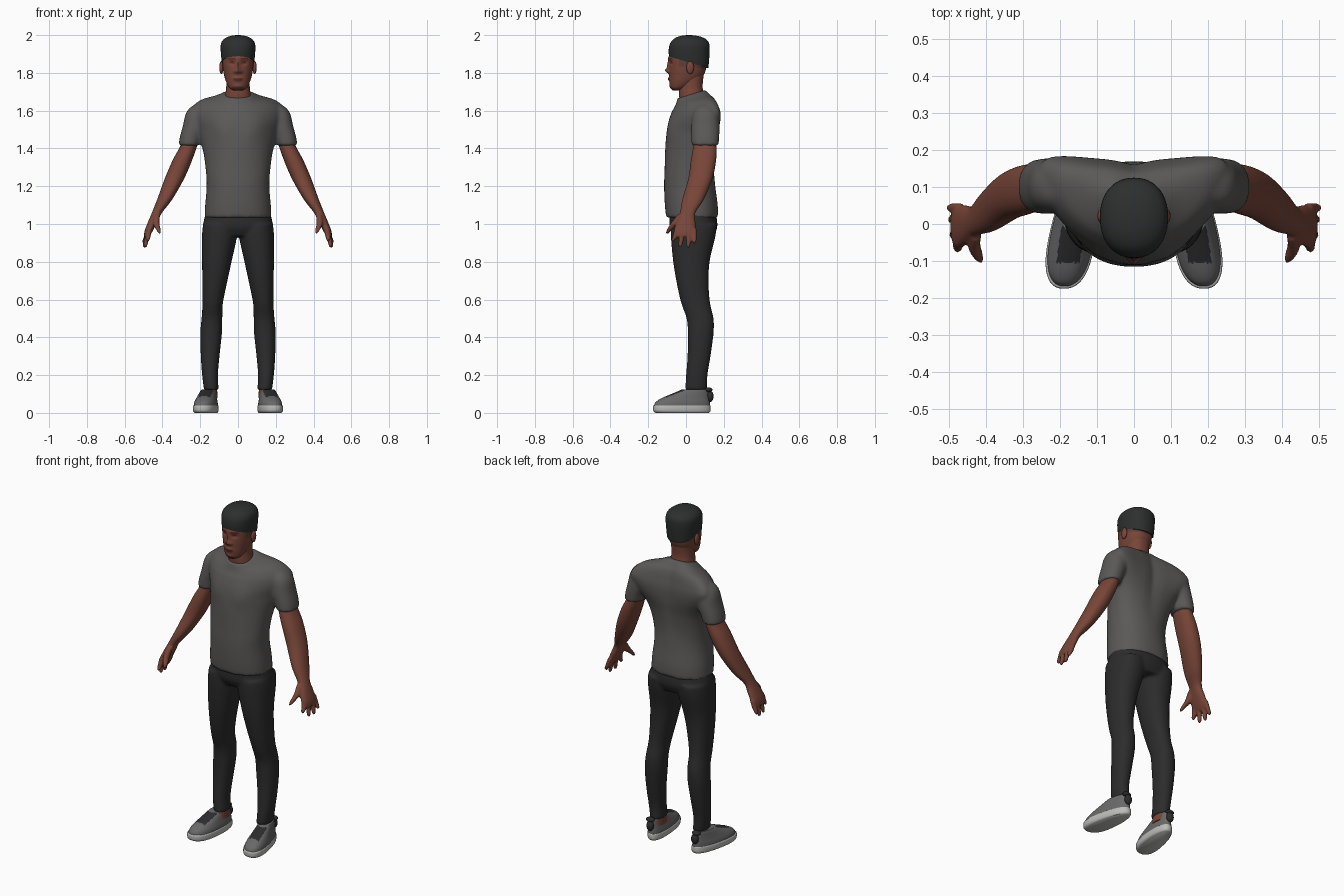
import bpy, bmesh, math
from math import exp, cos, sin, pi


def material(name, r, g, b):
    m = bpy.data.materials.new(name)
    m.diffuse_color = (r, g, b, 1)
    return m


SKIN = material("skin", 0.19, 0.06, 0.04)
FADE = material("short hair fade", 0.12, 0.05, 0.04)
FACIAL = material("brows and lips", 0.10, 0.028, 0.02)
HAIR = material("hair", 0.026, 0.028, 0.028)
SHIRT = material("shirt grey", 0.105, 0.10, 0.098)
PANTS = material("trouser black", 0.025, 0.025, 0.025)
SHOE = material("shoe grey", 0.14, 0.14, 0.14)
SOLE = material("sole light grey", 0.50, 0.50, 0.48)
BLACK = material("lace black", 0.025, 0.025, 0.027)


def resample(rows, steps):
    """Catmull-Rom interpolation through the stations."""
    out = []
    for i in range(len(rows) - 1):
        p = [rows[max(0, min(len(rows) - 1, i + k))] for k in (-1, 0, 1, 2)]
        for j in range(steps):
            t = j / steps
            out.append([0.5 * (2 * b + (c - a) * t + (2 * a - 5 * b + 4 * c - d) * t * t
                               + (3 * b - a - 3 * c + d) * t ** 3) for a, b, c, d in zip(*p)])
    return out + [list(rows[-1])]


def loft(bm, rows, side=1, steps=5, seg=32, power=2.2, warp=None):
    """Stack rounded rings; each station is (z, x min, x max, y min, y max)."""
    rings = []
    for z, x0, x1, y0, y1 in resample(rows, steps):
        ring = []
        for k in range(seg):
            a = 2 * pi * k / seg
            c, s = cos(a), sin(a)
            x = (x0 + x1) / 2 + (x1 - x0) / 2 * math.copysign(abs(c) ** (2 / power), c)
            y = (y0 + y1) / 2 + (y1 - y0) / 2 * math.copysign(abs(s) ** (2 / power), s)
            p = warp(x, y, z) if warp else (x, y, z)
            ring.append(bm.verts.new((p[0] * side, p[1], p[2])))
        rings.append(ring)
    for r, q in zip(rings, rings[1:]):
        for k in range(seg):
            n = (k + 1) % seg
            bm.faces.new((r[k], r[n], q[n], q[k]))
    bm.faces.new(rings[0])
    bm.faces.new(rings[-1])


def finish(name, bm, mats, rule=None, blend=0, angle=50):
    bmesh.ops.recalc_face_normals(bm, faces=bm.faces)
    if rule:
        for f in bm.faces:
            f.material_index = rule(f.calc_center_median(), f.normal)
    me = bpy.data.meshes.new(name)
    bm.to_mesh(me)
    bm.free()
    ob = bpy.data.objects.new(name, me)
    bpy.context.collection.objects.link(ob)
    for m in mats:
        me.materials.append(m)
    if blend:  # fuse overlapping volumes into one cloth-like skin
        r = ob.modifiers.new("fuse", 'REMESH')
        r.mode, r.voxel_size, r.use_smooth_shade = 'VOXEL', blend, True
        s = ob.modifiers.new("soften", 'SMOOTH')
        s.factor, s.iterations = 0.5, 5
    bpy.ops.object.select_all(action='DESELECT')
    ob.select_set(True)
    bpy.context.view_layer.objects.active = ob
    bpy.ops.object.shade_smooth_by_angle(angle=math.radians(angle))
    return ob


def blob(name, loc, size, mat):
    bm = bmesh.new()
    bmesh.ops.create_uvsphere(bm, u_segments=20, v_segments=12, radius=1)
    for v in bm.verts:
        v.co = [c * s + l for c, s, l in zip(v.co, size, loc)]
    return finish(name, bm, [mat])


# Shirt: torso with shoulders swept back, neckline lower in front, two sleeves
def shirt_warp(x, y, z):
    up = min(1, max(0, (z - 1.25) / 0.25))
    collar = min(1, max(0, (z - 1.6) / 0.08))
    back = max(0, y - 0.05) / 0.12
    y += up * 0.10 * (x / 0.27) ** 2 - 0.012 * back * exp(-(x / 0.035) ** 2) * up
    y -= 0.010 * exp(-((abs(x) - 0.09) / 0.06) ** 2 - ((z - 1.5) / 0.06) ** 2) * (y < 0)
    return x, y, z + collar * 0.30 * (y - 0.07)


bm = bmesh.new()
loft(bm, [(1.035, -.177, .177, -.105, .17), (1.10, -.174, .174, -.112, .168),
          (1.20, -.166, .166, -.116, .155), (1.30, -.172, .172, -.113, .148),
          (1.40, -.188, .188, -.110, .155), (1.48, -.215, .215, -.102, .168),
          (1.55, -.25, .25, -.090, .172), (1.60, -.255, .255, -.073, .165),
          (1.645, -.205, .205, -.058, .150), (1.675, -.125, .125, -.052, .125),
          (1.70, -.075, .075, -.045, .110)], warp=shirt_warp, seg=48)
for s in (1, -1):
    loft(bm, [(1.415, .205, .315, .030, .172), (1.46, .19, .308, .028, .176),
              (1.52, .165, .292, .028, .178), (1.58, .15, .278, .035, .172),
              (1.615, .15, .255, .05, .155), (1.64, .16, .215, .07, .135)], side=s)
finish("shirt", bm, [SHIRT], blend=0.009)

# Trousers: pelvis and both legs
bm = bmesh.new()
loft(bm, [(1.08, -.168, .168, -.085, .15), (1.03, -.178, .178, -.088, .163),
          (.98, -.187, .187, -.085, .165), (.935, -.17, .17, -.06, .145)], seg=48)
for s in (1, -1):
    loft(bm, [(1.0, .005, .185, -.08, .163), (.93, .006, .191, -.08, .155),
              (.80, .034, .190, -.068, .125), (.68, .060, .189, -.048, .120),
              (.58, .080, .188, -.025, .128), (.50, .083, .193, .003, .146),
              (.42, .085, .200, .010, .146), (.30, .098, .197, .008, .130),
              (.20, .106, .190, .000, .114), (.12, .102, .180, -.004, .112)], side=s)
finish("trousers", bm, [PANTS], blend=0.009)

# Arms with palms, fingers and thumbs
FINGERS = [(-.048, -.068, .905, .478), (-.016, -.030, .875, .490),
           (.016, .012, .873, .494), (.042, .044, .895, .497)]
for s, label in ((1, "left"), (-1, "right")):
    bm = bmesh.new()
    loft(bm, [(1.50, .20, .275, .05, .155), (1.42, .215, .302, .040, .162),
              (1.34, .242, .345, .026, .160), (1.24, .285, .388, .012, .140),
              (1.13, .348, .428, -.020, .095), (1.06, .402, .456, -.032, .050),
              (1.01, .427, .477, -.052, .050), (.965, .450, .494, -.064, .052),
              (.935, .468, .498, -.060, .052)], side=s)
    for y0, y1, z1, x1 in FINGERS:
        loft(bm, [(.975, .455, .485, y0 - .014, y0 + .014),
                  (.93, (.475 + x1) / 2 - .014, (.475 + x1) / 2 + .014, (y0 + y1) / 2 - .014, (y0 + y1) / 2 + .014),
                  (z1 + .012, x1 - .011, x1 + .011, y1 - .010, y1 + .010),
                  (z1, x1 - .004, x1 + .004, y1 - .004, y1 + .004)], side=s, steps=4, seg=12)
    loft(bm, [(1.05, .412, .444, -.045, .0), (1.005, .416, .450, -.080, -.030),
              (.97, .408, .434, -.102, -.072), (.948, .407, .418, -.107, -.094)],
         side=s, steps=4, seg=14)
    finish(label + "_arm", bm, [SKIN], blend=0.0055)

# Neck
bm = bmesh.new()
loft(bm, [(1.60, -.085, .085, -.02, .11), (1.67, -.070, .070, -.036, .098),
          (1.73, -.062, .062, -.036, .088), (1.82, -.064, .064, -.03, .098)])
finish("neck", bm, [SKIN])

# Head: facial relief as soft bumps (x, z, width, height, depth)
BUMPS = [(0, 1.812, .014, .014, .020), (0, 1.842, .010, .026, .010), (0, 1.768, .022, .012, .008),
         (.033, 1.853, .016, .011, -.008), (0, 1.878, .05, .011, .004), (0, 1.728, .02, .012, .004),
         (.017, 1.806, .008, .008, .007)]


def face_warp(x, y, z):
    front = min(1, max(0, -y / 0.05))
    for bx, bz, w, h, d in BUMPS:
        y -= front * d * exp(-((abs(x) - bx) / w) ** 2 - ((z - bz) / h) ** 2)
    return x, y, z


def head_rule(c, n):
    x, front = abs(c.x), c.y < -0.04
    if c.y > -0.035 and c.z > 1.835 - 0.2 * max(0, c.y - 0.02):
        return 1
    brow = 0.014 < x < 0.052 and abs(c.z - 1.874) < 0.005
    eye = (x - .033) ** 2 / .012 ** 2 + (c.z - 1.853) ** 2 / .005 ** 2 < 1
    lips = x < 0.024 and abs(c.z - 1.767) < 0.007
    beard = x < 0.03 and c.z < 1.728
    return 2 if front and (brow or eye or lips or beard) else 0


bm = bmesh.new()
loft(bm, [(1.708, -.025, .025, -.072, -.02), (1.722, -.046, .046, -.081, .01),
          (1.75, -.062, .062, -.086, .055), (1.785, -.073, .073, -.088, .092),
          (1.83, -.081, .081, -.089, .108), (1.88, -.084, .084, -.089, .114),
          (1.93, -.080, .080, -.078, .108), (1.97, -.05, .05, -.045, .075)],
     steps=10, seg=96, warp=face_warp)
finish("head", bm, [SKIN, FADE, FACIAL], rule=head_rule)
for s, label in ((1, "left"), (-1, "right")):
    blob(label + "_ear", (s * .088, .022, 1.828), (.011, .020, .034), SKIN)


# Cropped hair cap, hairline dropping toward the back
def hair_warp(x, y, z):
    low = max(0, (1.95 - z) / 0.07)
    return x, y, z - low * 0.30 * (y + 0.08) + low * .004


bm = bmesh.new()
loft(bm, [(1.88, -.086, .086, -.090, .118), (1.91, -.090, .090, -.092, .123),
          (1.945, -.092, .092, -.088, .125), (1.97, -.083, .083, -.075, .115),
          (1.987, -.062, .062, -.053, .090), (1.997, -.034, .034, -.022, .055),
          (2.0, -.006, .006, .01, .022)], seg=48, warp=hair_warp)
finish("hair", bm, [HAIR])


# Shoes: splayed outward, wider at the forefoot
def foot_warp(x, y, z):
    return 0.163 - 0.15 * y + x * (1 - 1.2 * y), y, z


def shoe_rule(c, n):
    off = abs(abs(c.x) - (0.163 - 0.15 * c.y))
    return 1 if n.z > 0.3 and -0.105 < c.y < -0.005 and off < 0.032 and c.z > .05 else 0


for s, label in ((1, "left"), (-1, "right")):
    bm = bmesh.new()
    loft(bm, [(0, -.052, .052, -.160, .122), (.010, -.059, .059, -.173, .130),
              (.034, -.060, .060, -.175, .130), (.040, -.057, .057, -.172, .128)],
         side=s, seg=48, steps=3, power=2.4, warp=foot_warp)
    finish(label + "_sole", bm, [SOLE])
    bm = bmesh.new()
    loft(bm, [(.03, -.057, .057, -.171, .127), (.055, -.055, .055, -.162, .126),
              (.075, -.050, .050, -.135, .124), (.095, -.045, .045, -.090, .121),
              (.115, -.040, .040, -.042, .119), (.124, -.036, .036, -.022, .115)],
         side=s, seg=64, steps=6, power=2.3, warp=foot_warp)
    finish(label + "_shoe", bm, [SHOE, BLACK], rule=shoe_rule)
    bm = bmesh.new()
    loft(bm, [(.08, .108, .178, -.008, .108), (.15, .112, .170, .008, .104)], side=s)
    finish(label + "_ankle", bm, [SKIN])
    # Heel tie: a small knot with a loop
    blob(label + "_heel_knot", (s * .148, .128, .088), (.022, .018, .030), BLACK)
    blob(label + "_heel_loop", (s * .152, .120, .122), (.026, .020, .013), BLACK)
